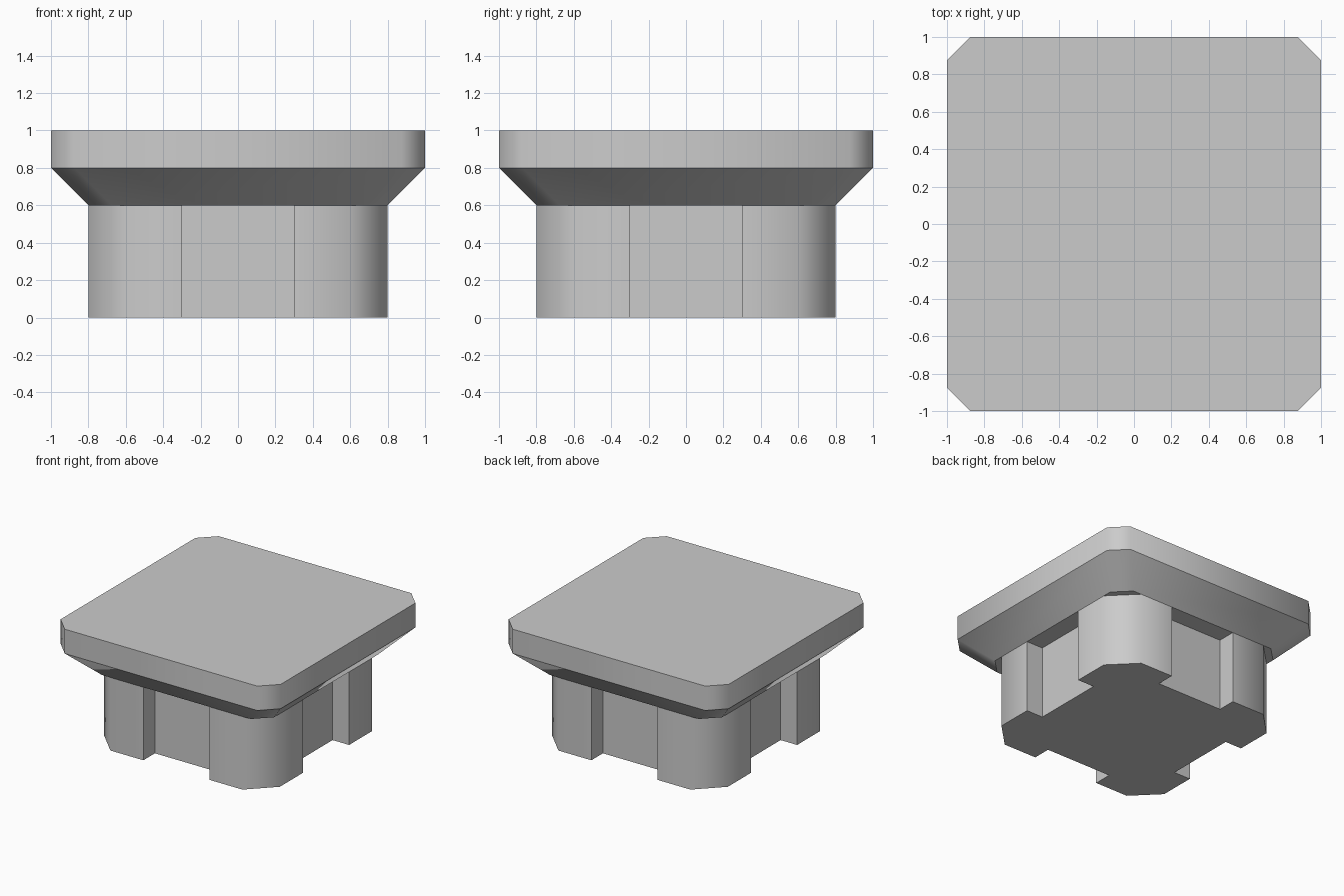
import bpy, bmesh, math
from mathutils import Matrix

if "Cube" in bpy.data.objects:
    bpy.data.objects.remove(bpy.data.objects["Cube"])


def four_way(corner):
    """Repeat one corner's outline around z to make a closed loop."""
    pts = []
    for k in range(4):
        r = Matrix.Rotation(k * math.pi / 2, 2)
        pts += [r @ p for p in corner_vectors(corner)]
    return pts


def corner_vectors(corner):
    from mathutils import Vector
    return [Vector(p) for p in corner]


def chamfered_square(half, cut):
    return four_way([(half, half - cut), (half - cut, half)])


def loft(name, sections):
    """Solid through (z, outline) sections; smooth walls, crisp rims."""
    bm = bmesh.new()
    rings = [[bm.verts.new((p.x, p.y, z)) for p in outline] for z, outline in sections]
    n = len(rings[0])
    for lo, hi in zip(rings, rings[1:]):
        for i in range(n):
            j = (i + 1) % n
            bm.faces.new((lo[i], lo[j], hi[j], hi[i]))
    bm.faces.new(rings[0][::-1])
    bm.faces.new(rings[-1])
    bmesh.ops.recalc_face_normals(bm, faces=bm.faces)
    for f in bm.faces:
        f.smooth = True
    for e in bm.edges:
        level = abs(e.verts[0].co.z - e.verts[1].co.z) < 1e-5
        e.smooth = not level and e.calc_face_angle(0) < math.radians(50)
    mesh = bpy.data.meshes.new(name)
    bm.to_mesh(mesh)
    bm.free()
    obj = bpy.data.objects.new(name, mesh)
    bpy.context.collection.objects.link(obj)
    return obj


# Base: chamfered block with a shallow notch in the middle of each side
base_corner = [(0.65, 0.3), (0.8, 0.3), (0.8, 0.6), (0.6, 0.8), (0.3, 0.8), (0.3, 0.65)]
base_outline = four_way(base_corner)
loft("notched_base", [(0, base_outline), (0.6, base_outline)])

# Top slab: flared underside rising to a straight rim
rim = chamfered_square(1.0, 0.125)
loft("top_slab", [(0.6, chamfered_square(0.8, 0.125)), (0.8, rim), (1.0, rim)])
